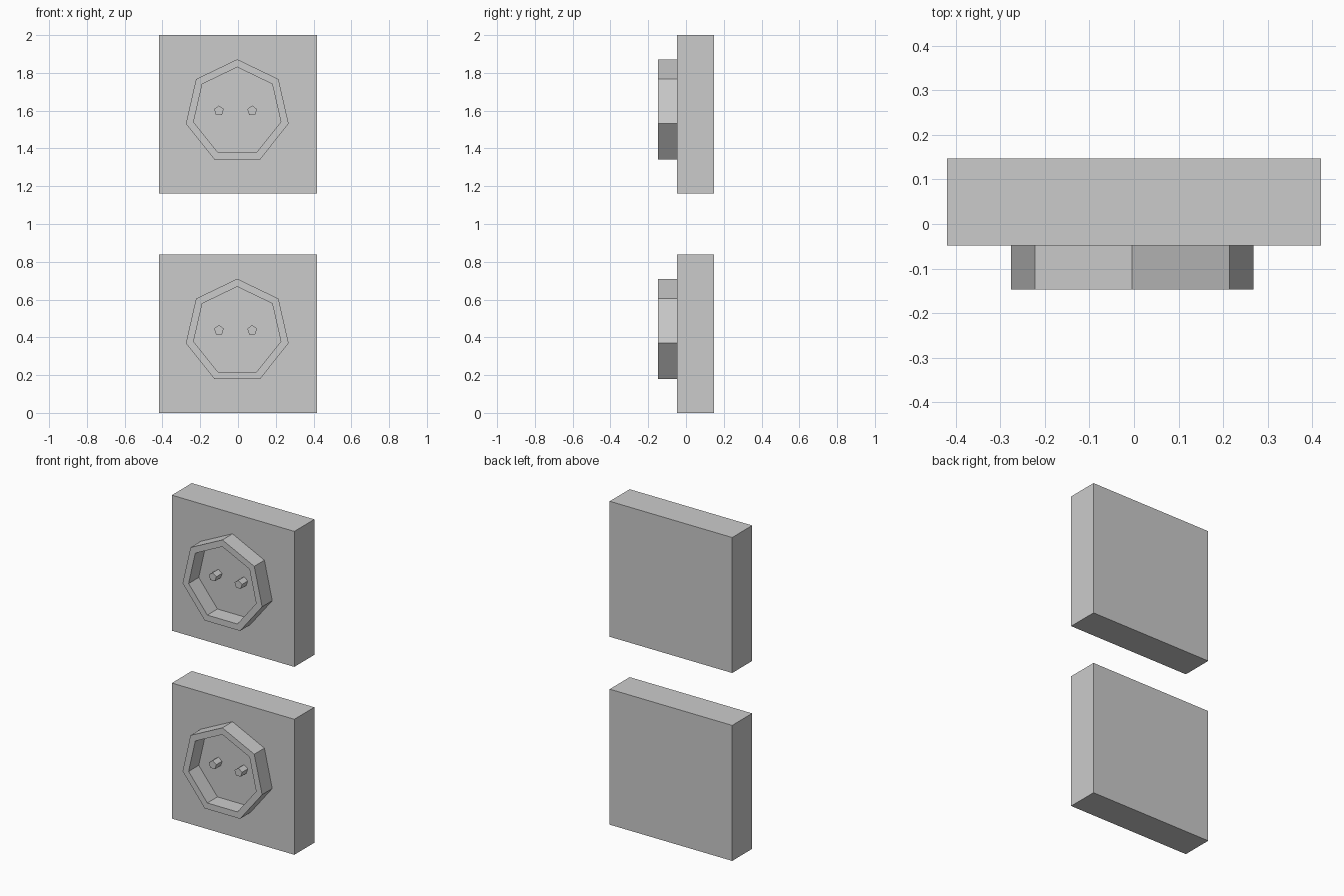
import bpy, bmesh
from math import sin, cos, pi

if "Cube" in bpy.data.objects:
    bpy.data.objects.remove(bpy.data.objects["Cube"])

FRONT, WALL, RIM = -0.048, 0.147, -0.147   # y of plate face, plate back, rim face


def finish(name, bm):
    bmesh.ops.recalc_face_normals(bm, faces=bm.faces)
    mesh = bpy.data.meshes.new(name)
    bm.to_mesh(mesh)
    bm.free()
    obj = bpy.data.objects.new(name, mesh)
    bpy.context.collection.objects.link(obj)
    return obj


def polygon(bm, n, r, x, y, z):
    # regular polygon facing front, one corner up
    return [bm.verts.new((x + r * sin(2 * pi * i / n), y, z + r * cos(2 * pi * i / n)))
            for i in range(n)]


def bridge(bm, a, b):
    for i in range(len(a)):
        j = (i + 1) % len(a)
        bm.faces.new((a[i], a[j], b[j], b[i]))


def plate(name, z0):
    bm = bmesh.new()
    bmesh.ops.create_cube(bm, size=1)
    bmesh.ops.scale(bm, vec=(0.838, WALL - FRONT, 0.838), verts=bm.verts)
    bmesh.ops.translate(bm, vec=(0, (WALL + FRONT) / 2, z0 + 0.419), verts=bm.verts)
    finish(name, bm)


def rim(name, z):
    bm = bmesh.new()
    loops = [polygon(bm, 7, r, -0.004, y, z)
             for r, y in ((0.279, FRONT), (0.279, RIM), (0.237, RIM), (0.237, FRONT))]
    for k in range(4):
        bridge(bm, loops[k], loops[(k + 1) % 4])
    finish(name, bm)


def pin(name, x, z):
    bm = bmesh.new()
    back = polygon(bm, 5, 0.027, x, FRONT, z)
    tip = polygon(bm, 5, 0.027, x, FRONT - 0.056, z)
    bridge(bm, back, tip)
    bm.faces.new(back)
    bm.faces.new(tip)
    finish(name, bm)


# two identical sockets, one above the other
for label, z0 in (("lower", 0.0), ("upper", 1.162)):
    plate(label + "_plate", z0)
    rim(label + "_socket_rim", z0 + 0.431)
    pin(label + "_left_pin", -0.101, z0 + 0.438)
    pin(label + "_right_pin", 0.075, z0 + 0.438)
